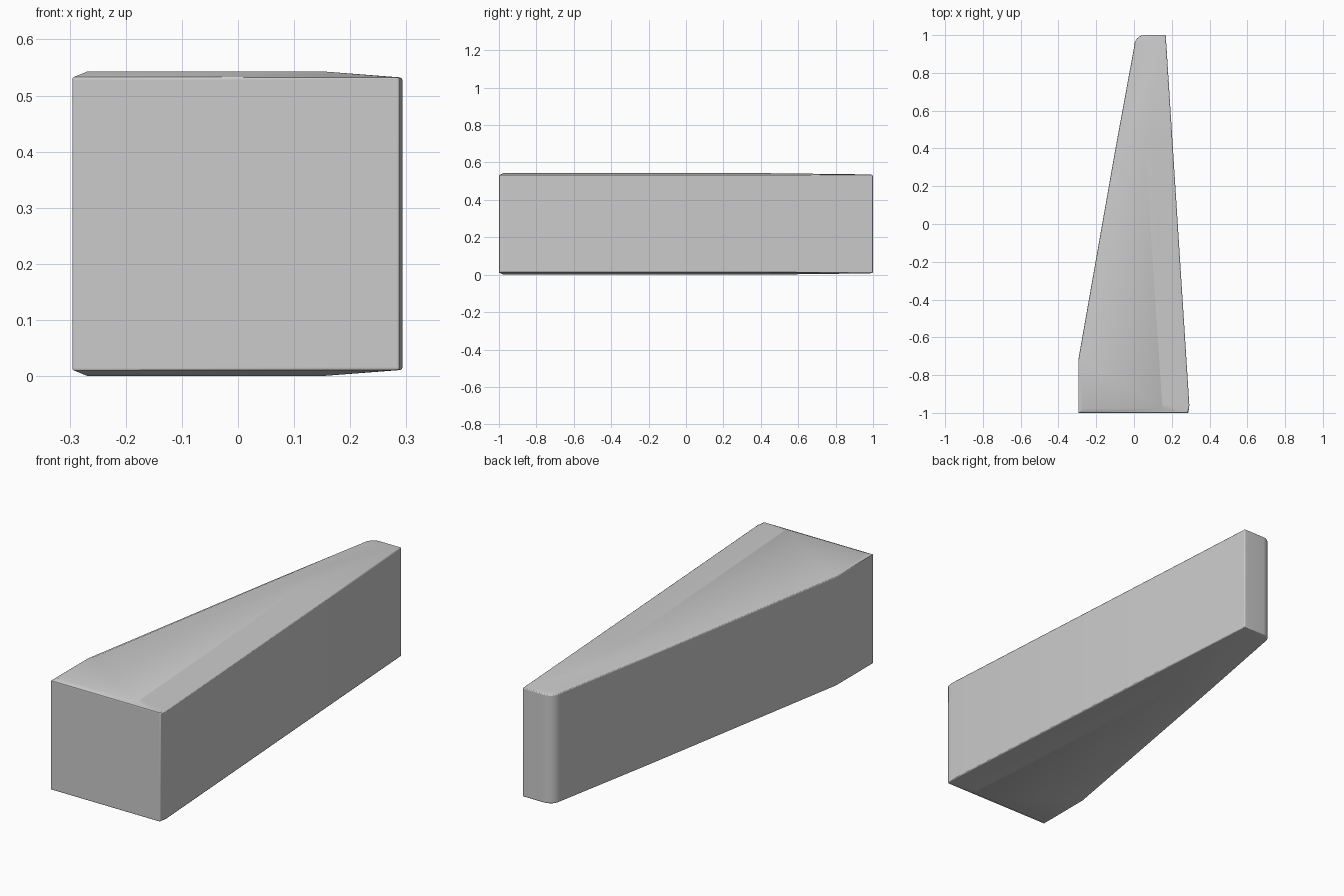
import bpy, bmesh
from math import radians, sin, cos

cube = bpy.data.objects.get("Cube")
if cube:
    bpy.data.objects.remove(cube, do_unlink=True)

HEIGHT = 0.543
EDGE = 0.011    # height lost at the rim
BACK = 0.007    # height lost at the narrow end

grey = bpy.data.materials.new("plain grey")
grey.use_nodes = True
colour = (0.6, 0.6, 0.6, 1)
grey.diffuse_color = colour
grey.node_tree.nodes["Principled BSDF"].inputs["Base Color"].default_value = colour


def arc(cx, cy, rx, ry, steps=6):
    """Quarter round from the back edge to the left edge."""
    return [(cx - rx * sin(radians(90 * i / steps)),
             cy + ry * cos(radians(90 * i / steps))) for i in range(steps + 1)]


# Plan outline, and the raised panel inset within it (counter-clockwise)
rim = [(-0.295, -1), (0.288, -1), (0.293, -0.96), (0.206, 0.4), (0.168, 1)]
rim += arc(0.055, 0.945, 0.053, 0.055) + [(-0.098, 0.4), (-0.295, -0.72)]
panel = [(-0.268, -0.977), (0.15, -0.977), (0.15, -0.95), (0.06, 0.4), (0.15, 0.985)]
panel += arc(0.06, 0.94, 0.04, 0.045) + [(-0.075, 0.4), (-0.268, -0.72)]
n = len(rim)

bm = bmesh.new()


def ring(points, drop, top):
    verts = []
    for i, (x, y) in enumerate(points):
        d = drop(i)
        verts.append(bm.verts.new((x, y, HEIGHT - d if top else d)))
    return verts


def panel_drop(i):
    return BACK if panel[i][1] > 0.5 else 0


def bridge(a, b):
    for i in range(n):
        j = (i + 1) % n
        bm.faces.new((a[i], a[j], b[j], b[i]))


# Matching shallow crowns on the top and the underside, joined by the walls
rims = []
for top in (False, True):
    outer = ring(rim, lambda i: EDGE, top)
    inner = ring(panel, panel_drop, top)
    bridge(outer, inner)
    bm.faces.new(inner[:4] + inner[-2:])
    bm.faces.new(inner[3:-1])
    rims.append(outer)
bridge(*rims)
bmesh.ops.recalc_face_normals(bm, faces=bm.faces)

mesh = bpy.data.meshes.new("wedge_body")
bm.to_mesh(mesh)
bm.free()
mesh.materials.append(grey)
wedge = bpy.data.objects.new("wedge_body", mesh)
bpy.context.collection.objects.link(wedge)

# Softened outer edges
bevel = wedge.modifiers.new("soft_edges", "BEVEL")
bevel.width = 0.004
bevel.segments = 2
bevel.limit_method = "ANGLE"
bevel.angle_limit = radians(50)

bpy.context.view_layer.objects.active = wedge
wedge.select_set(True)
bpy.ops.object.shade_smooth_by_angle(angle=radians(30))
